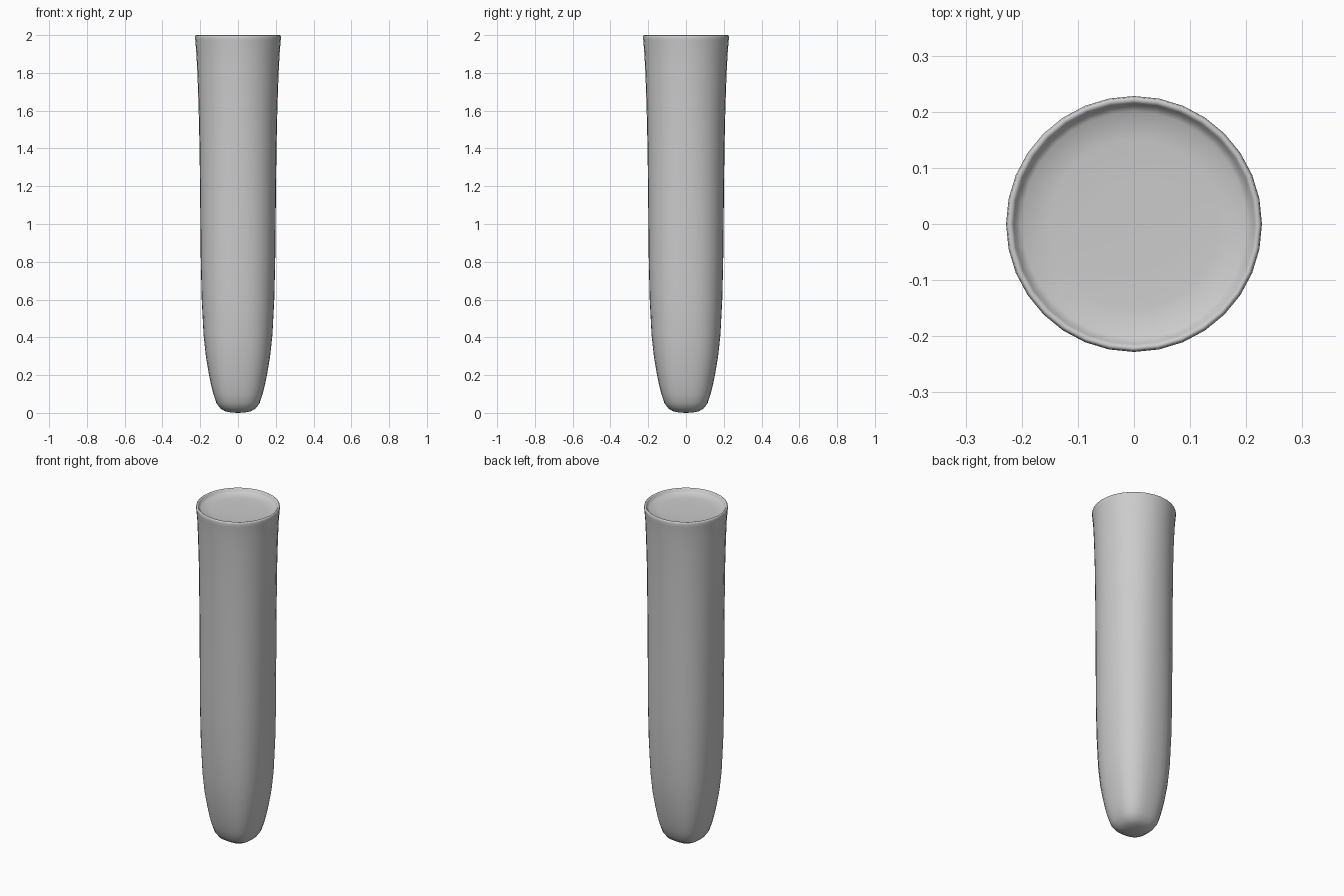
import bpy, bmesh, math

if "Cube" in bpy.data.objects:
    bpy.data.objects.remove(bpy.data.objects["Cube"])

SIDES = 32

# Profile rows: radius, height, superellipse exponent (2 = round, higher = squarer)
profile = [
    (0.035, 0.002, 2.5), (0.07, 0.009, 2.7), (0.095, 0.025, 2.8),
    (0.115, 0.053, 2.8), (0.130, 0.10, 2.8), (0.143, 0.15, 2.7),
    (0.155, 0.21, 2.65), (0.170, 0.30, 2.6), (0.182, 0.41, 2.5),
    (0.192, 0.60, 2.4), (0.197, 0.80, 2.35), (0.199, 1.00, 2.3),
    (0.201, 1.20, 2.25), (0.204, 1.42, 2.2), (0.209, 1.63, 2.1),
    (0.215, 1.80, 2.05), (0.221, 1.91, 2), (0.226, 1.97, 2),
    # rounded rim, then the shallow dished top
    (0.228, 1.988, 2), (0.226, 1.997, 2), (0.221, 2.0, 2),
    (0.215, 1.994, 2), (0.211, 1.984, 2), (0.200, 1.976, 2),
    (0.150, 1.971, 2), (0.075, 1.970, 2),
]


def section(bm, r, z, n):
    ring = []
    for i in range(SIDES):
        a = 2 * math.pi * i / SIDES
        c, s = math.cos(a), math.sin(a)
        k = r / (abs(c) ** n + abs(s) ** n) ** (1 / n)
        ring.append(bm.verts.new((k * c, k * s, z)))
    return ring


# Tapered peg: loft the sections and close both ends
bm = bmesh.new()
rings = [section(bm, *row) for row in profile]
for a, b in zip(rings, rings[1:]):
    for i in range(SIDES):
        j = (i + 1) % SIDES
        bm.faces.new((a[i], a[j], b[j], b[i]))
for ring, z in ((rings[0], 0.0), (rings[-1], 1.97)):
    tip = bm.verts.new((0, 0, z))
    for i in range(SIDES):
        bm.faces.new((ring[i], ring[(i + 1) % SIDES], tip))
bmesh.ops.recalc_face_normals(bm, faces=bm.faces)
for f in bm.faces:
    f.smooth = True

mesh = bpy.data.meshes.new("tapered_peg")
bm.to_mesh(mesh)
bm.free()
bpy.context.collection.objects.link(bpy.data.objects.new("tapered_peg", mesh))
